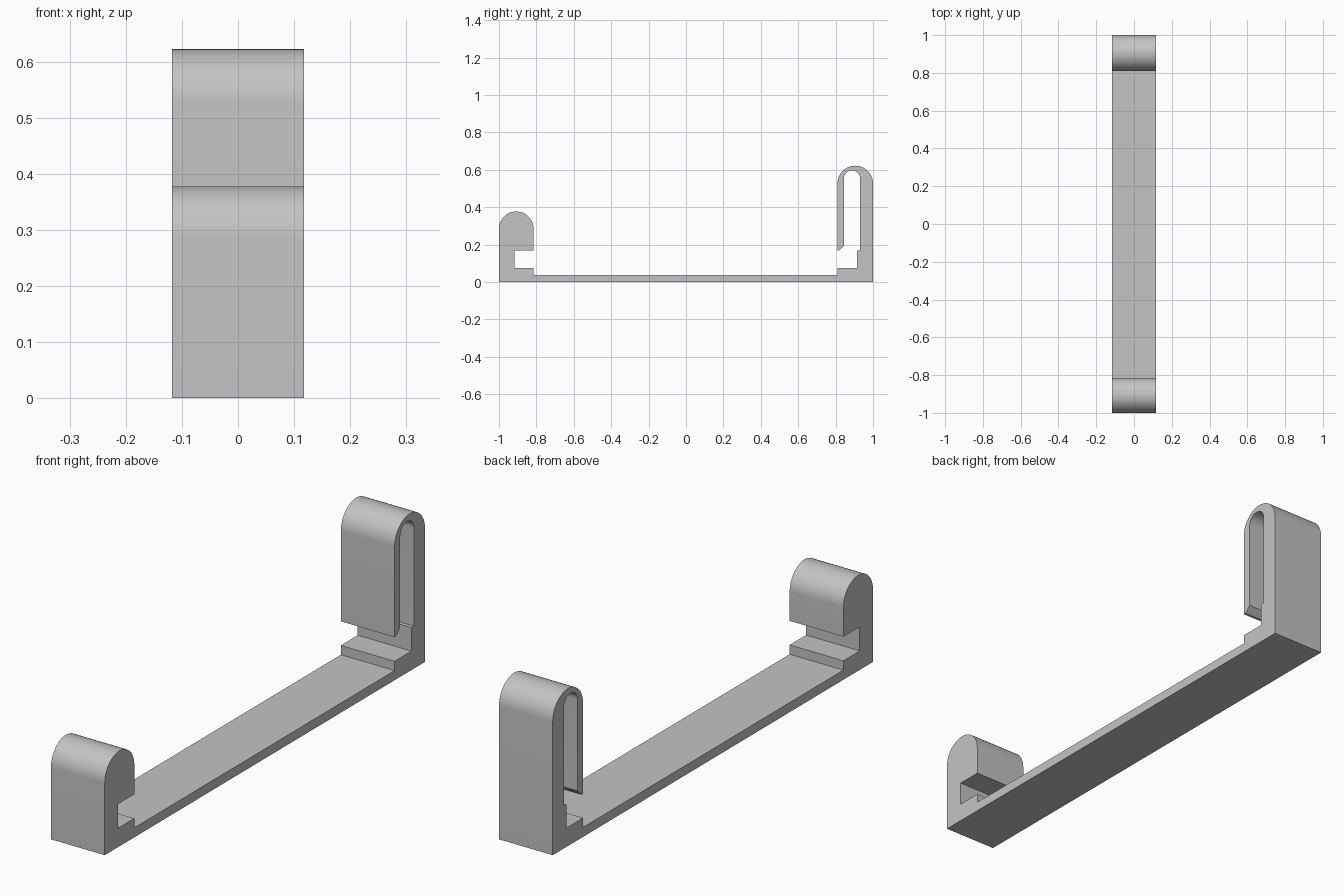
import bpy
import bmesh
from math import cos, sin, pi

HALF_WIDTH = 0.1175

# Remove the default cube
cube = bpy.data.objects.get("Cube")
if cube:
    bpy.data.objects.remove(cube, do_unlink=True)

# Plain grey plastic
grey = bpy.data.materials.new("grey plastic")
grey.use_nodes = True
colour = (0.55, 0.55, 0.55, 1)
grey.diffuse_color = colour
grey.node_tree.nodes["Principled BSDF"].inputs["Base Color"].default_value = colour


def arch(left, right, spring, steps=24):
    """Half circle from the right side over the top to the left side."""
    centre, radius = (left + right) / 2, (right - left) / 2
    return [(centre + radius * cos(pi * i / steps), spring + radius * sin(pi * i / steps))
            for i in range(steps + 1)]


# Side outline (y, z), counter-clockwise
base = [(-1, 0), (1, 0)]
spring_clip = (
    arch(0.81, 1, 0.527)                                     # outer bend
    + [(0.81, 0.17), (0.82, 0.17), (0.845, 0.195)]           # chamfered free tip
    + arch(0.845, 0.93, 0.555)[::-1]                         # inner bend
    + [(0.93, 0.168), (0.915, 0.168), (0.915, 0.075), (0.81, 0.075), (0.81, 0.038)]
)
fixed_hook = (
    [(-0.815, 0.038), (-0.815, 0.075), (-0.917, 0.075), (-0.917, 0.17), (-0.815, 0.17)]
    + arch(-1, -0.815, 0.285)
)
outline = base + spring_clip + fixed_hook

# Extrude the outline across the width
bm = bmesh.new()
face = bm.faces.new([bm.verts.new((-HALF_WIDTH, y, z)) for y, z in outline])
result = bmesh.ops.extrude_face_region(bm, geom=[face])
moved = [v for v in result["geom"] if isinstance(v, bmesh.types.BMVert)]
bmesh.ops.translate(bm, verts=moved, vec=(2 * HALF_WIDTH, 0, 0))
bmesh.ops.recalc_face_normals(bm, faces=bm.faces)

mesh = bpy.data.meshes.new("clip_bracket")
bm.to_mesh(mesh)
bm.free()
mesh.materials.append(grey)
bracket = bpy.data.objects.new("clip_bracket", mesh)
bpy.context.collection.objects.link(bracket)

# Smooth bends, sharp corners
bpy.ops.object.select_all(action="DESELECT")
bracket.select_set(True)
bpy.context.view_layer.objects.active = bracket
bpy.ops.object.shade_smooth_by_angle(angle=pi / 6)
